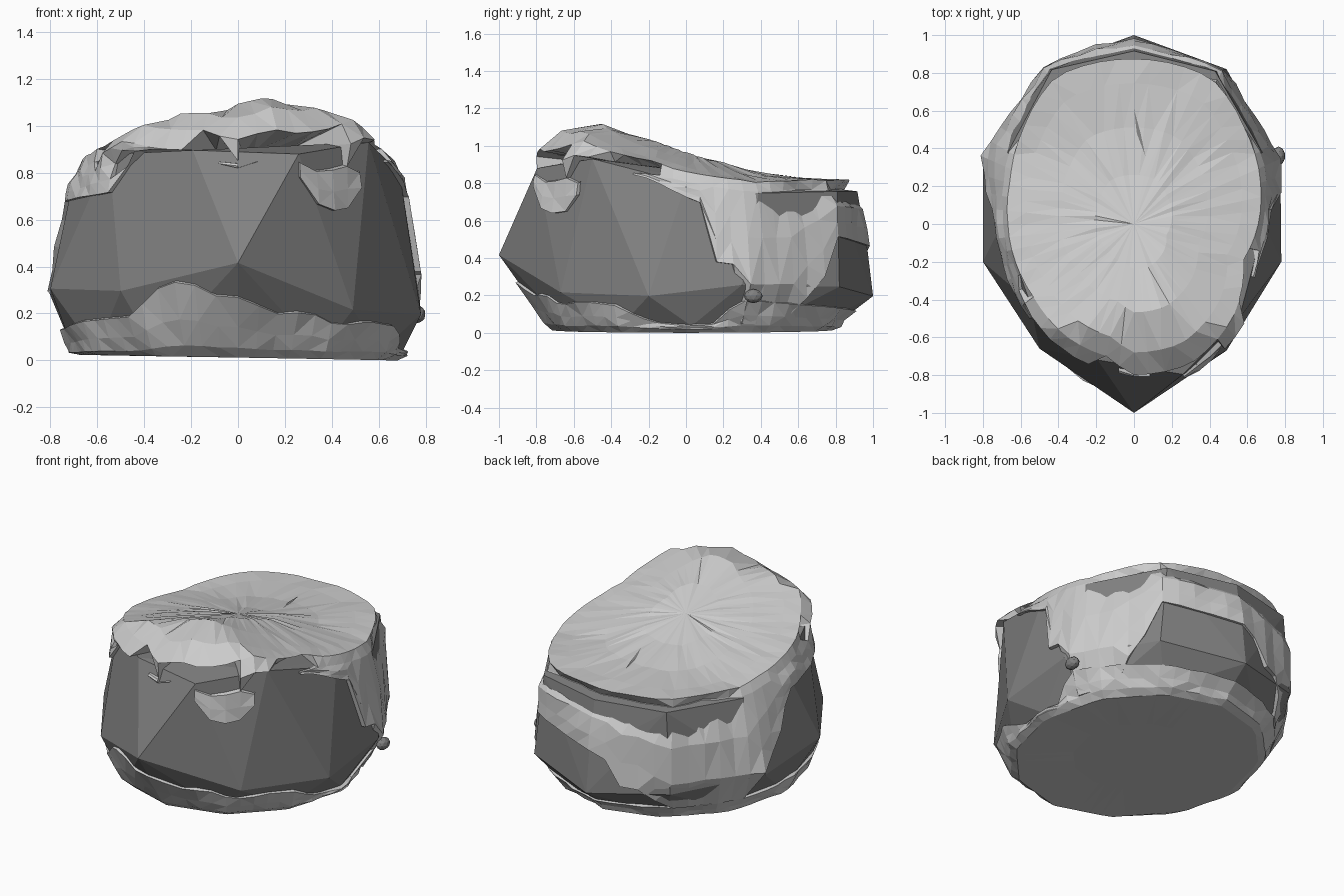
import bpy, bmesh, math, random
from mathutils import Vector
from mathutils.bvhtree import BVHTree

if "Cube" in bpy.data.objects:
    bpy.data.objects.remove(bpy.data.objects["Cube"])

random.seed(4)
COLS = 60


def lerp_table(table, v):
    for (a, p), (b, q) in zip(table, table[1:]):
        if v <= b:
            return p + (q - p) * max(0, (v - a) / (b - a))
    return table[-1][1]


# Outline radius of the top face by compass angle (0 = right, 90 = back)
RIM = [(0, .70), (15, .74), (40, .82), (62, .93), (90, .93), (118, .94), (140, .82), (160, .74),
       (180, .71), (200, .70), (217, .70), (240, .74), (258, .76), (270, .85), (292, .85),
       (318, .76), (342, .65), (360, .70)]
# Ragged lower edge of the crust
CRUST_LOW = [(0, .73), (6, .70), (8, .39), (18, .37), (22, .05), (45, .05), (50, .28), (56, .32),
             (59, .52), (95, .46), (100, .28), (112, .26), (116, .12), (150, .12), (156, .3),
             (166, .45), (178, .68), (215, .71), (222, .72), (229, .85), (242, .93), (258, .98),
             (268, .92), (274, .87), (286, .87), (290, .70), (298, .64), (310, .66), (315, .86),
             (328, .89), (345, .82), (360, .73)]
# Ragged upper edge of the base
BASE_TOP = [(0, .04), (12, .05), (22, .18), (50, .15), (90, .12), (150, .12), (190, .14), (210, .17),
            (235, .19), (246, .31), (255, .35), (263, .28), (272, .27), (280, .2), (292, .21),
            (302, .15), (315, .17), (330, .15), (345, .06), (360, .04)]
RIDGE = [(-.9, .9), (-.72, 1.05), (-.55, 1.16), (.35, .865), (.6, .83), (1, .82)]


def top_height(x, y):
    fade = min(1, max(.05, (.7 - y) / 1.2))
    return lerp_table(RIDGE, y) - (.27 if x < .14 else .36) * fade * abs(x - .14)


def polar(deg, r):
    a = math.radians(deg)
    return r * math.cos(a), r * math.sin(a)


def finish(bm, name, material=None):
    bmesh.ops.recalc_face_normals(bm, faces=bm.faces)
    me = bpy.data.meshes.new(name)
    bm.to_mesh(me)
    ob = bpy.data.objects.new(name, me)
    bpy.context.collection.objects.link(ob)
    if material:
        me.materials.append(material)
    return ob


# Dark, coarse inner stone
dark = bpy.data.materials.new("dark_stone")
dark.diffuse_color = (.22, .22, .22, 1)
dark.use_nodes = True
dark.node_tree.nodes["Principled BSDF"].inputs["Base Color"].default_value = dark.diffuse_color
points = [(0, -1, .42), (.49, -.67, .22), (.78, -.2, .2), (.775, .3, .26), (.49, .82, .25),
          (0, 1, .2), (0, .97, .45), (-.47, .83, .25), (-.8, .35, .28), (-.8, -.2, .31), (-.5, -.66, .3)]
for deg in (0, 30, 62, 90, 118, 150, 180, 217, 255, 288, 318, 340):
    x, y = polar(deg, lerp_table(RIM, deg) * .985)
    points.append((x, y, top_height(x, y) - .06))
for deg in range(0, 360, 30):
    x, y = polar(deg, 1)
    points.append((.7 * x, .76 * y + .03, .04))
core = bmesh.new()
for p in points:
    core.verts.new(p)
hull = bmesh.ops.convex_hull(core, input=core.verts)
bmesh.ops.delete(core, geom=list({g for g in hull["geom_interior"] + hull["geom_unused"]
                                 if isinstance(g, bmesh.types.BMVert)}), context='VERTS')
tree = BVHTree.FromBMesh(core)
finish(core, "inner_stone", dark)


def core_radius(deg, z):
    hit = tree.ray_cast(Vector((0, 0, z)), Vector((*polar(deg, 1), 0)))[0]
    return hit.xy.length if hit else lerp_table(RIM, deg)


def skin(columns, centre, name):
    """Join columns of points into a closed ring surface meeting at the centre."""
    bm = bmesh.new()
    cols = [[bm.verts.new(p) for p in c] for c in columns]
    hub = bm.verts.new(centre)
    for a, b in zip(cols, cols[1:] + cols[:1]):
        for i in range(len(a) - 1):
            bm.faces.new((a[i], b[i], b[i + 1], a[i + 1]))
        bm.faces.new((a[-1], b[-1], hub))
    bmesh.ops.triangulate(bm, faces=bm.faces)
    return finish(bm, name)


# Light crust: ragged sides and sloping top
columns = []
for i in range(COLS):
    deg = i * 360 / COLS
    rim = lerp_table(RIM, deg)
    x, y = polar(deg, rim)
    edge = top_height(x, y) - .05
    low = min(lerp_table(CRUST_LOW, deg), edge - .03)
    col = [(*polar(deg, core_radius(deg, max(low, .05)) - .03), low)]
    for t in (0, .3, .65, 1):
        z = low + (edge - low) * t
        bump = .018 + random.uniform(-.006, .01)
        col.append((*polar(deg, core_radius(deg, max(z, .05)) + bump), z))
    for s in (.94, .8, .55, .28):
        x, y = polar(deg, rim * s)
        col.append((x, y, top_height(x, y) + random.uniform(-.006, .003)))
    columns.append(col)
skin(columns, (0, 0, top_height(0, 0)), "upper_crust")

# Light base with a ragged lip and flat underside
columns = []
for i in range(COLS):
    deg = i * 360 / COLS
    top = lerp_table(BASE_TOP, deg)
    col = [(*polar(deg, core_radius(deg, max(top, .05)) - .03), top + .02)]
    for t in (0, .5, .85):
        z = top + (.02 - top) * t
        bump = .02 + random.uniform(-.008, .008)
        col.append((*polar(deg, core_radius(deg, max(z, .05)) + bump), z))
    r = core_radius(deg, .05)
    col.append((*polar(deg, r * .97), .004 + .012 * (1 - math.cos(math.radians(deg)))))
    col.append((*polar(deg, r * .5), .022))
    columns.append(col)
skin(columns, (0, 0, .025), "base_crust")

# Small pebble stuck to the right side
bm = bmesh.new()
bmesh.ops.create_icosphere(bm, subdivisions=2, radius=.05)
bmesh.ops.scale(bm, vec=(.7, 1, .75), verts=bm.verts)
bmesh.ops.translate(bm, vec=(.765, .36, .2), verts=bm.verts)
finish(bm, "pebble", dark)

# Thin crack line in the top
bm = bmesh.new()
line = [(0, .61), (.035, .48), (.06, .36), (.015, .48)]
bm.faces.new([bm.verts.new((x, y, top_height(x, y) + .008)) for x, y in line])
finish(bm, "top_crack", dark)

# Set the lowest point exactly on the ground
objs = list(bpy.context.collection.objects)
lowest = min(v.co.z for o in objs for v in o.data.vertices)
for o in objs:
    for v in o.data.vertices:
        v.co.z -= lowest
